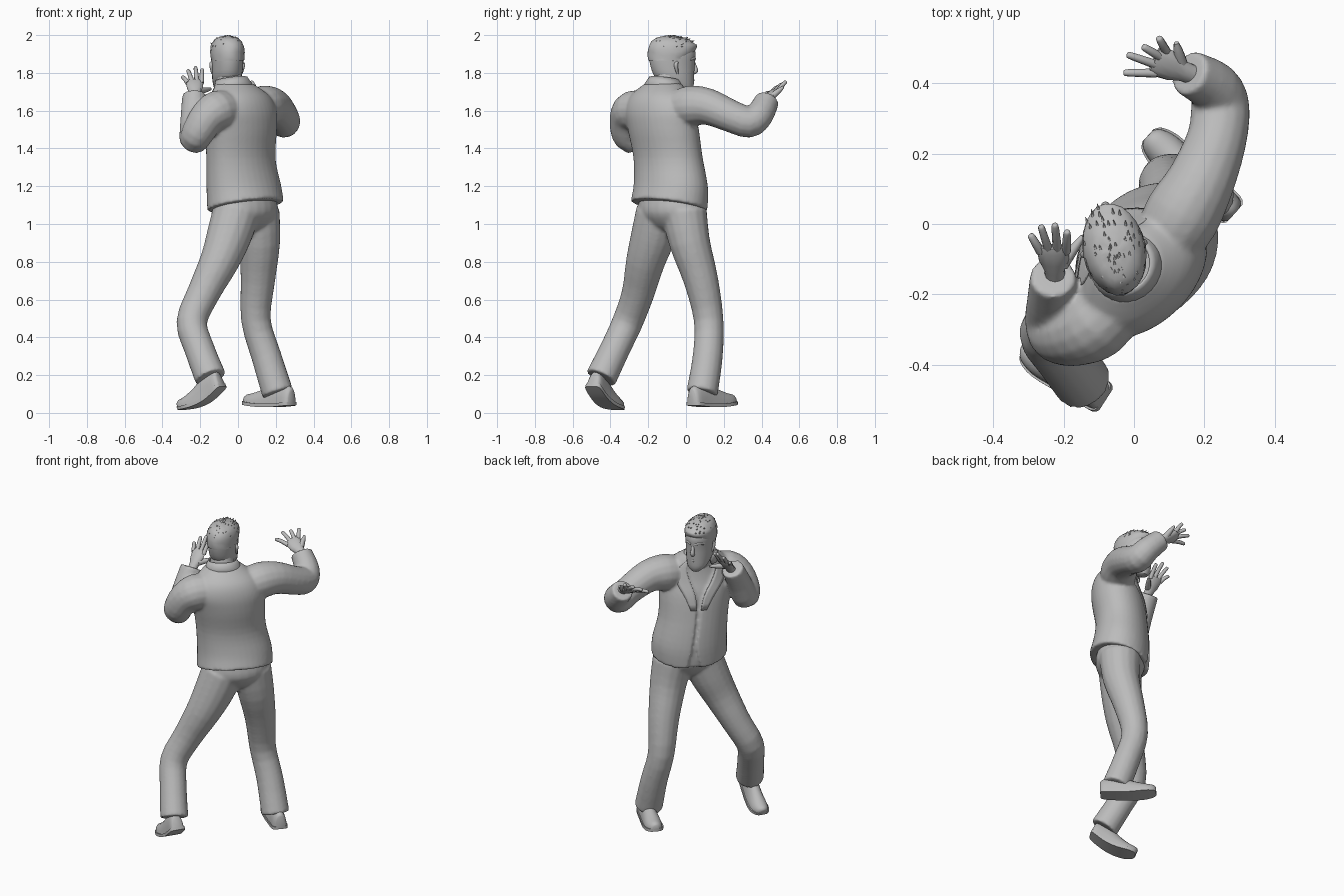
import bpy, math, random
from mathutils import Vector as V

random.seed(4)
cube = bpy.data.objects.get("Cube")
if cube:
    bpy.data.objects.remove(cube, do_unlink=True)

grey = bpy.data.materials.new("plain grey")
grey.use_nodes = True
tone = (0.5, 0.5, 0.5, 1)
grey.diffuse_color = tone
grey.node_tree.nodes["Principled BSDF"].inputs["Base Color"].default_value = tone
UP = V((0, 0, 1))


def make(name, verts, faces, angle=50):
    mesh = bpy.data.meshes.new(name)
    mesh.from_pydata(verts, [], faces)
    mesh.materials.append(grey)
    obj = bpy.data.objects.new(name, mesh)
    bpy.context.collection.objects.link(obj)
    bpy.ops.object.select_all(action='DESELECT')
    obj.select_set(True)
    bpy.context.view_layer.objects.active = obj
    bpy.ops.object.mode_set(mode='EDIT')
    bpy.ops.mesh.select_all(action='SELECT')
    bpy.ops.mesh.normals_make_consistent(inside=False)
    bpy.ops.object.mode_set(mode='OBJECT')
    bpy.ops.object.shade_smooth_by_angle(angle=math.radians(angle))
    return obj


def fuse(parts, rounds):
    """Join overlapping closed parts into one continuous cloth surface."""
    bpy.ops.object.select_all(action='DESELECT')
    for obj in parts:
        obj.select_set(True)
    bpy.context.view_layer.objects.active = parts[0]
    bpy.ops.object.join()
    remesh = parts[0].modifiers.new("union", 'REMESH')
    remesh.mode = 'VOXEL'
    remesh.voxel_size = 0.009
    remesh.use_smooth_shade = True
    blend = parts[0].modifiers.new("blend", 'SMOOTH')
    blend.iterations = rounds


def refine(rows, n=3):
    """Catmull-Rom interpolation through rows of numbers."""
    out = []
    for i in range(len(rows) - 1):
        p, q = rows[max(i - 1, 0)], rows[i]
        r, s = rows[i + 1], rows[min(i + 2, len(rows) - 1)]
        for k in range(n):
            t = k / n
            out.append([b + t * ((c - a) + t * ((2*a - 5*b + 4*c - d) + t * (3*b - a - 3*c + d))) / 2
                        for a, b, c, d in zip(p, q, r, s)])
    return out + [list(rows[-1])]


def loft(name, rings, closed=True, caps=True):
    n = len(rings[0])
    verts = [p for ring in rings for p in ring]
    faces = []
    for i in range(len(rings) - 1):
        for j in range(n if closed else n - 1):
            k = (j + 1) % n
            faces.append((i*n + j, i*n + k, i*n + n + k, i*n + n + j))
    if caps:
        faces += [tuple(range(n))[::-1], tuple(range(len(verts) - n, len(verts)))]
    return make(name, verts, faces)


def tube(name, rows, sides=16, n=3):
    """Round limb through (x, y, z, radius) rows."""
    rows = refine(rows, n)
    pts = [V(r[:3]) for r in rows]
    u = V((0.6, 0.8, 0.1))
    rings = []
    for i, p in enumerate(pts):
        t = (pts[min(i + 1, len(pts) - 1)] - pts[max(i - 1, 0)]).normalized()
        u = (u - t * u.dot(t)).normalized()
        w = t.cross(u)
        rings.append([p + rows[i][3] * (u * math.cos(a) + w * math.sin(a))
                      for a in (math.tau * j / sides for j in range(sides))])
    return loft(name, rings)


def arc(row, front, lo, hi, count, scale=1.0, sag=0.0):
    """Level elliptical arc (x, y, z, half width, half depth), angle 0 at front."""
    side = front.cross(UP)
    c = V(row[:3])
    pts = []
    for j in range(count):
        a = lo + (hi - lo) * j / (count - 1)
        pts.append(c + scale * (side * row[3] * math.sin(a) + front * row[4] * math.cos(a))
                   - UP * sag * math.cos(a))
    return pts


def ellipse(row, front, count=24):
    return arc(row, front, 0, math.tau, count + 1)[:-1]


# Jacket body: last column is half the front opening angle, sunk to the shirt
body_front = V((-1, 1, 0)).normalized()
jacket_rows = refine([
    (0.04, -0.09, 1.095, 0.226, 0.176, 0.2),
    (0.03, -0.08, 1.2, 0.222, 0.168, 0.07),
    (0.015, -0.095, 1.35, 0.208, 0.155, 0.06),
    (0.018, -0.12, 1.5, 0.215, 0.157, 0.1),
    (0.02, -0.14, 1.6, 0.218, 0.145, 0.3),
    (0.01, -0.14, 1.68, 0.18, 0.125, 0.5),
    (-0.02, -0.12, 1.745, 0.1, 0.09, 0.6)], 4)


def jacket_ring(r):
    sag = 0.04 * max(0, (1.3 - r[2]) / 0.2)
    return (arc(r, body_front, r[5], math.tau - r[5], 37, 1, sag)
            + arc(r, body_front, -r[5], r[5], 7, 0.91, sag))


jacket = loft("jacket", [jacket_ring(r) for r in jacket_rows])

# Sleeves
right_sleeve = tube("right_sleeve", [
    (0.1, -0.04, 1.61, 0.1), (0.14, 0.03, 1.625, 0.109),
    (0.19, 0.12, 1.62, 0.097), (0.235, 0.24, 1.57, 0.086),
    (0.245, 0.335, 1.54, 0.084), (0.225, 0.39, 1.58, 0.075),
    (0.155, 0.43, 1.655, 0.065)])
left_sleeve = tube("left_sleeve", [
    (-0.06, -0.22, 1.6, 0.1), (-0.11, -0.28, 1.6, 0.107),
    (-0.165, -0.31, 1.56, 0.095), (-0.215, -0.31, 1.48, 0.086),
    (-0.233, -0.275, 1.455, 0.078), (-0.233, -0.22, 1.56, 0.072),
    (-0.23, -0.15, 1.68, 0.066)])
fuse([jacket, right_sleeve, left_sleeve], 6)

# Lapels lie on the chest beside the opening
chest = [r for r in jacket_rows if r[2] > 1.42]
for side, word in ((1, "right"), (-1, "left")):
    strips = []
    for i, r in enumerate(chest):
        wide = 0.05 + 0.35 * math.sin(math.pi * min(1, i / len(chest) + 0.1))
        strips.append(arc(r, body_front, side * r[5], side * (r[5] + wide), 5, 1.025))
    lapel = loft(word + "_lapel", strips, closed=False, caps=False)
    lapel.modifiers.new("cloth thickness", 'SOLIDIFY').thickness = 0.006

# Collar stands around the neck
collar = loft("collar", [arc(r, body_front, 0.45, math.tau - 0.45, 25, 1, 0.015) for r in (
    (-0.02, -0.12, 1.715, 0.12, 0.103), (-0.03, -0.115, 1.75, 0.095, 0.09),
    (-0.035, -0.11, 1.768, 0.085, 0.085))], closed=False, caps=False)
collar.modifiers.new("cloth thickness", 'SOLIDIFY').thickness = 0.008

# Trousers
seat = loft("trousers", [ellipse(r, body_front) for r in refine([
    (0.04, -0.08, 0.95, 0.05, 0.04), (0.04, -0.08, 0.99, 0.14, 0.1),
    (0.04, -0.08, 1.06, 0.195, 0.145), (0.035, -0.08, 1.14, 0.19, 0.14)])])
right_leg = tube("right_trouser_leg", [
    (0.1, -0.01, 1.06, 0.122), (0.115, 0.02, 0.9, 0.109),
    (0.105, 0.08, 0.7, 0.092), (0.095, 0.12, 0.49, 0.079),
    (0.15, 0.115, 0.3, 0.08), (0.21, 0.085, 0.105, 0.084)])
left_leg = tube("left_trouser_leg", [
    (-0.01, -0.14, 1.06, 0.127), (-0.05, -0.175, 0.93, 0.119),
    (-0.1, -0.215, 0.8, 0.104), (-0.185, -0.255, 0.63, 0.087),
    (-0.245, -0.31, 0.48, 0.082), (-0.205, -0.375, 0.34, 0.08),
    (-0.145, -0.45, 0.185, 0.084)])
fuse([seat, right_leg, left_leg], 8)


# Shoes: upper is a row of arches, sole a flat slab, bend lowers the ball
def shoe(word, heel, toe, bend):
    heel, toe = V(heel), V(toe)
    run = toe - heel
    side = run.cross(UP).normalized()
    lift = side.cross(run).normalized()
    rows = refine([(0, 0.028, 0.07), (0.06, 0.042, 0.09), (0.3, 0.045, 0.11),
                   (0.55, 0.05, 0.085), (0.8, 0.052, 0.055), (0.95, 0.038, 0.04),
                   (1, 0.018, 0.025)])
    angles = [math.pi * j / 10 for j in range(11)]
    upper, sole = [], []
    for t, w, h in rows:
        base = heel + run * t - lift * bend * math.sin(math.pi * t)
        upper.append([base + side * w * math.cos(a) + lift * (0.015 + h * math.sin(a))
                      for a in angles])
        sole.append([base + side * s * (w + 0.006) + lift * z
                     for s, z in ((1, 0), (1, 0.018), (-1, 0.018), (-1, 0))])
    loft(word + "_shoe", upper)
    loft(word + "_shoe_sole", sole)


shoe("right", (0.285, 0.03, 0.04), (0.04, 0.252, 0.045), 0.012)
shoe("left", (-0.08, -0.5, 0.14), (-0.305, -0.355, 0.015), 0.03)


# Hands: palm with four fingers and a thumb
def hand(word, wrist, knuckles, spread, tips, thumb):
    wrist, knuckles, spread = V(wrist), V(knuckles), V(spread)
    run = knuckles - wrist
    normal = run.cross(spread).normalized()
    rings = []
    for t, w, d in ((-0.5, 0.65, 0.025), (0, 0.7, 0.024), (0.4, 1, 0.022), (0.9, 1.1, 0.018), (1.1, 0.95, 0.01)):
        rings.append([wrist + run * t + spread * w * math.cos(a) + normal * d * math.sin(a)
                      for a in (math.tau * j / 12 for j in range(12))])
    loft(word + "_palm", rings)
    for i, tip in enumerate(tips):
        root = wrist + run * 0.85 + spread * (0.85 - 0.57 * i)
        mid = root.lerp(V(tip), 0.5) + UP * 0.004
        end = mid.lerp(V(tip), 0.85)
        tube(word + "_finger", [(*root, 0.0135), (*mid, 0.012), (*end, 0.01), (*tip, 0.005)], 8)
    root = wrist + run * 0.2 - spread * 0.5
    tube(word + "_thumb", [(*root, 0.019), (*root.lerp(V(thumb), 0.6), 0.014), (*thumb, 0.007)], 8)


hand("left", (-0.226, -0.13, 1.69), (-0.23, -0.07, 1.755), (-0.042, 0, 0),
     [(-0.295, -0.03, 1.78), (-0.265, -0.005, 1.815), (-0.225, 0, 1.832), (-0.19, -0.02, 1.82)],
     (-0.145, -0.035, 1.715))
hand("right", (0.14, 0.435, 1.665), (0.065, 0.465, 1.7), (-0.017, -0.037, -0.016),
     [(-0.03, 0.43, 1.695), (-0.02, 0.482, 1.725), (0.025, 0.505, 1.74), (0.07, 0.53, 1.755)],
     (0.12, 0.515, 1.725))

# Neck and head
tube("neck", [(-0.025, -0.12, 1.68, 0.075), (-0.045, -0.1, 1.76, 0.07), (-0.05, -0.09, 1.82, 0.068)])
face = V((-0.2, 1, 0)).normalized()
middle = V((-0.057, -0.07, 0))


def head_row(z, ahead, w, d):
    return (*(middle + face * ahead + UP * z), w, d)


skull = refine([head_row(*r) for r in (
    (1.685, 0.075, 0.025, 0.022), (1.715, 0.05, 0.058, 0.06), (1.77, 0.012, 0.076, 0.102),
    (1.84, -0.002, 0.082, 0.119), (1.91, -0.003, 0.085, 0.125), (1.96, -0.008, 0.07, 0.1),
    (1.985, -0.01, 0.04, 0.06))])
loft("head", [ellipse(r, face) for r in skull])

# Hair: cap rising toward the forehead, with small flat tufts
hair = refine([head_row(*r) for r in (
    (1.865, -0.012, 0.085, 0.119), (1.91, -0.003, 0.089, 0.132), (1.955, -0.003, 0.081, 0.12),
    (1.985, -0.01, 0.054, 0.078), (1.996, -0.012, 0.015, 0.02))])
rings = []
for i, r in enumerate(hair):
    lower = max(0, 1 - i / 6)
    rings.append([p + UP * 0.045 * lower * max(0, (p - middle).dot(face) / 0.12)
                  + V([random.uniform(-0.002, 0.002) for _ in "xyz"]) for p in ellipse(r, face)])
loft("hair", rings)
for i in range(70):
    p = random.choice(random.choice(rings[5:]))
    out = (p - middle - UP * 1.85).normalized()
    tip = p + out * 0.003 + face * 0.012
    tube("hair_tuft", [(*(p - out * 0.003), 0.005), (*tip, 0.001)], 5, 1)

# Nose, brow, mouth and ears
across = face.cross(UP)


def on_face(s, f, z, r):
    return (*(middle + across * s + face * f + UP * z), r)


tube("nose", [on_face(0, 0.108, 1.865, 0.008), on_face(0, 0.12, 1.83, 0.011),
              on_face(0, 0.122, 1.81, 0.014), on_face(0, 0.108, 1.8, 0.01)], 10)
tube("lips", [on_face(s, f, 1.762, r) for s, f, r in
              ((-0.026, 0.098, 0.003), (0, 0.108, 0.009), (0.026, 0.098, 0.003))], 8)
for s in (-1, 1):
    tube("brow", [on_face(s * 0.012, 0.114, 1.872, 0.008), on_face(s * 0.035, 0.106, 1.878, 0.009),
                  on_face(s * 0.058, 0.082, 1.87, 0.005)], 8)
    tube("ear", [on_face(s * 0.079, 0.01, 1.795, 0.005), on_face(s * 0.083, 0.004, 1.82, 0.009),
                 on_face(s * 0.086, 0, 1.845, 0.011), on_face(s * 0.081, 0.01, 1.858, 0.006)], 10)
